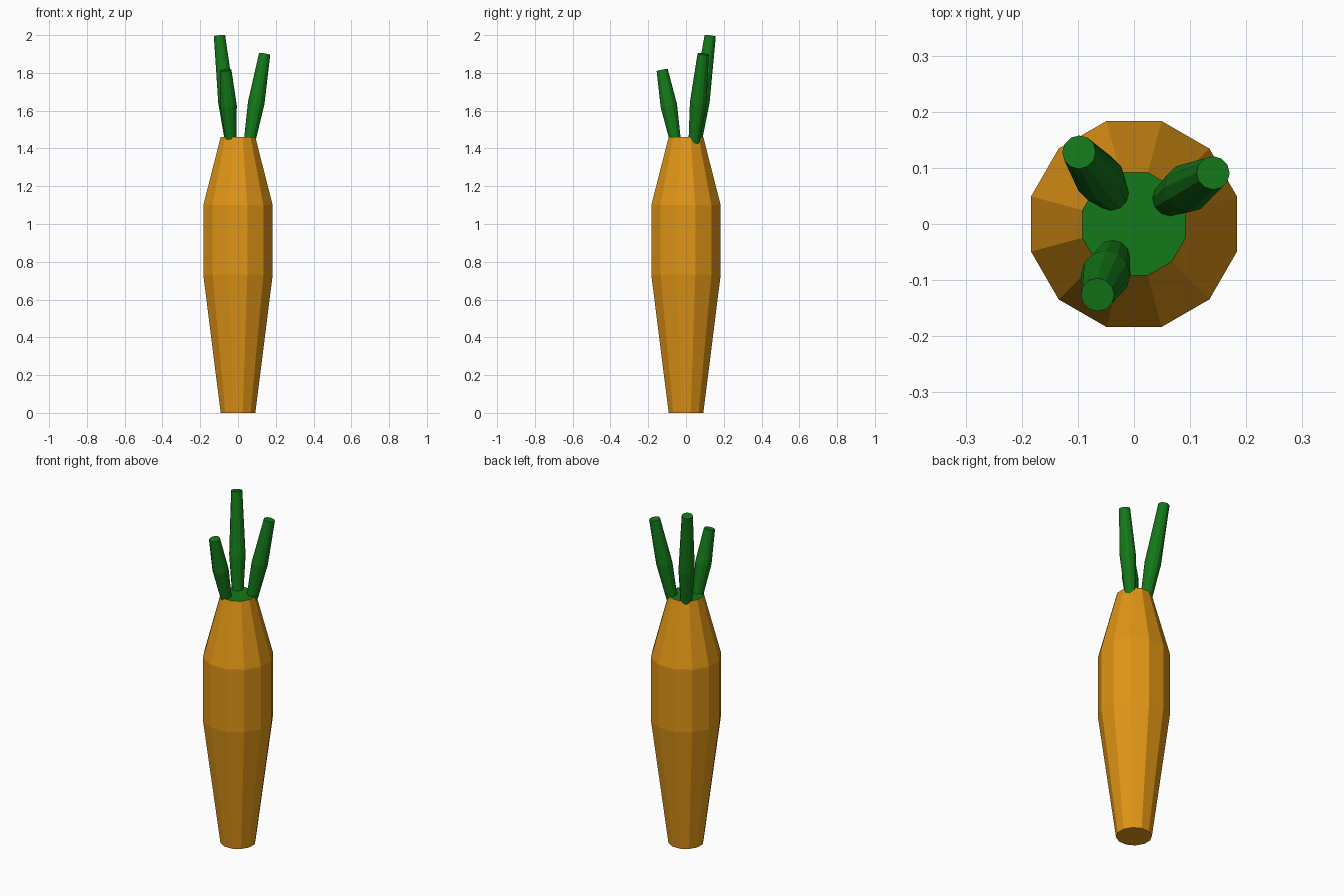
import bpy, math
from mathutils import Vector

if "Cube" in bpy.data.objects:
    bpy.data.objects.remove(bpy.data.objects["Cube"])


def material(name, rgb):
    m = bpy.data.materials.new(name)
    m.diffuse_color = (*rgb, 1)
    m.use_nodes = True
    m.node_tree.nodes["Principled BSDF"].inputs["Base Color"].default_value = m.diffuse_color
    return m


orange = material("carrot orange", (0.75, 0.30, 0.008))
green = material("leaf green", (0.007, 0.19, 0.010))


def tapered(name, rings, sides, mats, axis=Vector((0, 0, 1)), turn=0.0):
    """Loft of flat-faced rings (centre, radius), square to the axis."""
    rot = Vector((0, 0, 1)).rotation_difference(axis)
    verts, faces = [], []
    for centre, r in rings:
        for i in range(sides):
            a = turn + 2 * math.pi * i / sides
            verts.append(Vector(centre) + rot @ Vector((r * math.cos(a), r * math.sin(a), 0)))
    for k in range(len(rings) - 1):
        for i in range(sides):
            j = (i + 1) % sides
            b = k * sides
            faces.append((b + i, b + j, b + sides + j, b + sides + i))
    faces.append(tuple(reversed(range(sides))))
    faces.append(tuple(range(len(verts) - sides, len(verts))))
    me = bpy.data.meshes.new(name)
    me.from_pydata(verts, [], faces)
    for m in mats:
        me.materials.append(m)
    ob = bpy.data.objects.new(name, me)
    bpy.context.collection.objects.link(ob)
    return ob


# Root: twelve-sided, with a green crown cap
profile = [(0, 0.095), (0.73, 0.19), (1.10, 0.19), (1.46, 0.095)]
root = tapered("root", [((0, 0, z), r) for z, r in profile], 12,
               [orange, green], turn=math.radians(15))
root.data.polygons[-1].material_index = 1

# Stalks: straight, leaning outwards, widest at the middle ring
stalks = [
    ("tall_stalk", (-0.038, 0.052, 1.43), (-0.098, 0.128, 1.996), 0.38),
    ("right_stalk", (0.060, 0.043, 1.43), (0.141, 0.091, 1.90), 0.45),
    ("short_stalk", (-0.037, -0.058, 1.45), (-0.065, -0.126, 1.815), 0.48),
]
for name, lo, hi, t in stalks:
    lo, hi = Vector(lo), Vector(hi)
    tapered(name, [(lo, 0.030), (lo.lerp(hi, t), 0.044), (hi, 0.030)], 12,
            [green], axis=(hi - lo).normalized())
